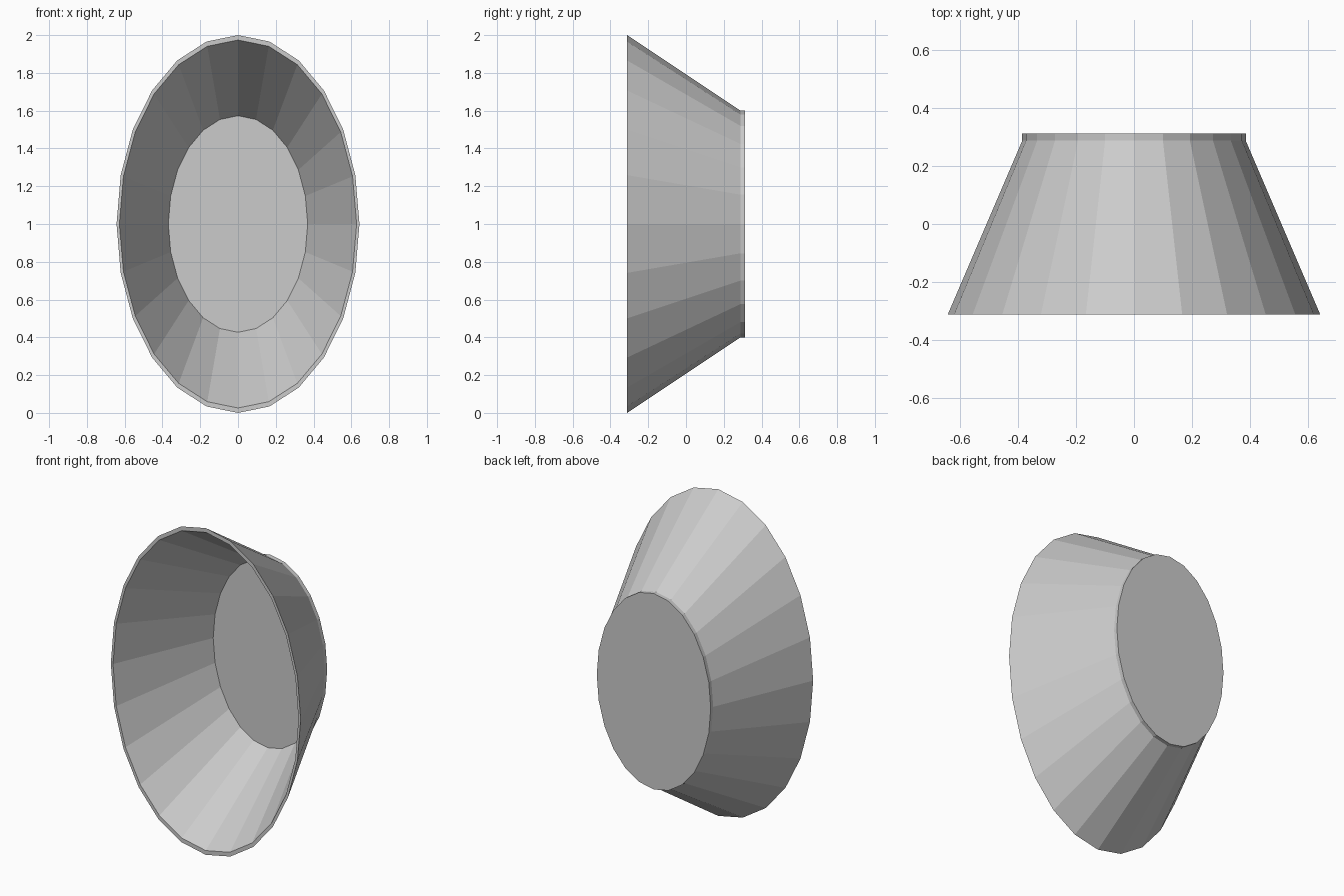
import bpy, bmesh
from math import sin, cos, tau

if "Cube" in bpy.data.objects:
    bpy.data.objects.remove(bpy.data.objects["Cube"])

SIDES = 24
CENTRE_Z = 1.0

# Wall profile from inner floor, over the front rim, to the back: (y, x radius, z radius)
PROFILE = [
    (0.287, 0.369, 0.573),   # inner floor edge
    (-0.312, 0.628, 0.974),  # inner rim
    (-0.312, 0.643, 1.0),    # outer rim
    (0.288, 0.386, 0.6),     # start of base band
    (0.312, 0.386, 0.6),     # back edge
]


def ring(bm, y, rx, rz):
    return [bm.verts.new((rx * sin(tau * i / SIDES), y,
                          CENTRE_Z + rz * cos(tau * i / SIDES)))
            for i in range(SIDES)]


# Oval flared bowl, open to the front
bm = bmesh.new()
rings = [ring(bm, *p) for p in PROFILE]
for a, b in zip(rings, rings[1:]):
    for i in range(SIDES):
        j = (i + 1) % SIDES
        bm.faces.new((a[i], a[j], b[j], b[i]))

# Inner floor and back plate
bm.faces.new(rings[0])
bm.faces.new(rings[-1])
bmesh.ops.recalc_face_normals(bm, faces=bm.faces)

mesh = bpy.data.meshes.new("oval_bowl")
bm.to_mesh(mesh)
bm.free()
bpy.context.collection.objects.link(bpy.data.objects.new("oval_bowl", mesh))
